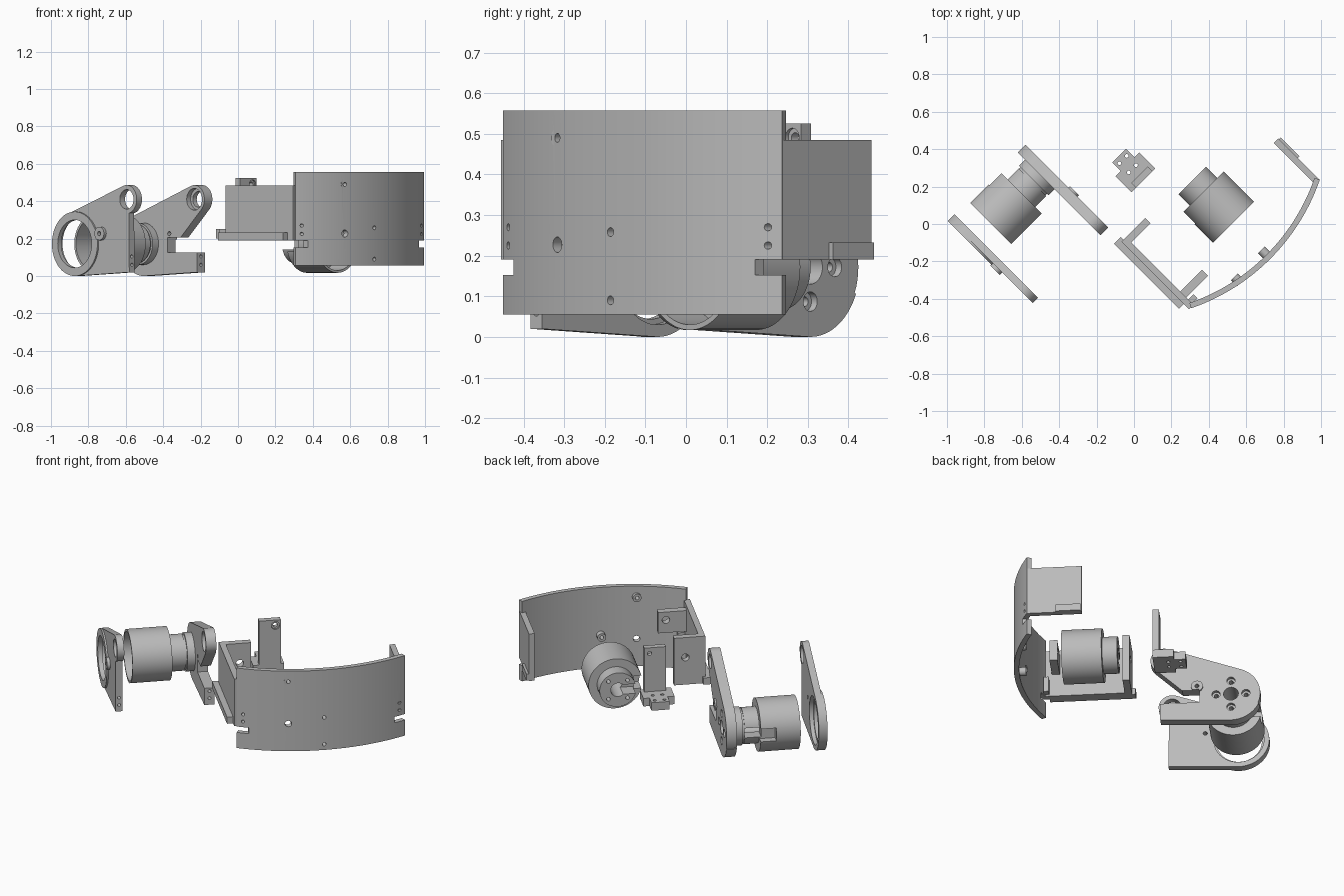
import bpy, bmesh
from math import sin, cos, pi, asin
from mathutils import Matrix, Vector
from mathutils.geometry import convex_hull_2d

cube = bpy.data.objects.get("Cube")
if cube:
    bpy.data.objects.remove(cube)

grey = bpy.data.materials.new("plain_grey")
grey.use_nodes = True
grey.diffuse_color = (0.5, 0.5, 0.5, 1)
grey.node_tree.nodes["Principled BSDF"].inputs["Base Color"].default_value = (0.5, 0.5, 0.5, 1)

# All parts are laid out on axes u, v, z, then turned an eighth of a circle
TURN = Matrix.Rotation(-pi / 4, 4, 'Z')


def circle(a, b, r, n=64):
    return [(a + r * cos(2 * pi * i / n), b + r * sin(2 * pi * i / n)) for i in range(n)]


def hull(points):
    return [points[i] for i in convex_hull_2d([Vector(p) for p in points])]


def prism(name, outline, axis, lo, hi):
    """Extrude a flat outline along u, v or z."""
    place = {'u': lambda a, b, w: (w, a, b),
             'v': lambda a, b, w: (a, w, b),
             'z': lambda a, b, w: (a, b, w)}[axis]
    bm = bmesh.new()
    low = [bm.verts.new(place(a, b, lo)) for a, b in outline]
    high = [bm.verts.new(place(a, b, hi)) for a, b in outline]
    bm.faces.new(low)
    bm.faces.new(high)
    for i in range(len(low)):
        j = (i + 1) % len(low)
        bm.faces.new((low[i], low[j], high[j], high[i]))
    bmesh.ops.recalc_face_normals(bm, faces=bm.faces)
    mesh = bpy.data.meshes.new(name)
    bm.to_mesh(mesh)
    bm.free()
    mesh.materials.append(grey)
    obj = bpy.data.objects.new(name, mesh)
    bpy.context.collection.objects.link(obj)
    return obj


def rod(axis, a, b, r, lo, hi, n=64):
    return prism("rod", circle(a, b, r, n), axis, lo, hi)


def box(u0, u1, v0, v1, z0, z1, name="block"):
    return prism(name, [(u0, v0), (u1, v0), (u1, v1), (u0, v1)], 'z', z0, z1)


def combine(obj, others, operation):
    for other in others:
        mod = obj.modifiers.new("shape", 'BOOLEAN')
        mod.operation, mod.object, mod.solver = operation, other, 'EXACT'
    bpy.context.view_layer.update()
    graph = bpy.context.evaluated_depsgraph_get()
    mesh = bpy.data.meshes.new_from_object(obj.evaluated_get(graph))
    obj.modifiers.clear()
    obj.data = mesh
    for other in others:
        bpy.data.objects.remove(other)


def part(name, base, add=(), cut=(), move=Matrix()):
    if add:
        combine(base, add, 'UNION')
    if cut:
        combine(base, cut, 'DIFFERENCE')
    base.name = base.data.name = name
    base.data.transform(TURN @ move)
    bpy.ops.object.select_all(action='DESELECT')
    base.select_set(True)
    bpy.context.view_layer.objects.active = base
    bpy.ops.object.shade_smooth_by_angle(angle=0.5)


# Shared centres of the pivot plates
CU, CZ = -0.543, 0.172
AU, AZ = -0.16, 0.41
BOSS = (-0.35, 0.227)
END = -0.14


def end_screws(v):
    return [rod('u', v, z, 0.009, END - 0.08, END + 0.02, 16) for z in (0.06, 0.105)]


# Ring plate
big, small = circle(CU, CZ, 0.172), circle(AU, AZ, 0.076)
body = hull(big + [p for p in small if p[0] < END] + [(END, 0.02)])
part("ring_plate", prism("plate", body, 'v', -0.682, -0.642),
     [rod('v', AU, AZ, 0.076, -0.682, -0.642),
      rod('v', CU, CZ, 0.172, -0.692, -0.65),
      rod('v', *BOSS, 0.036, -0.7, -0.65, 32)],
     [rod('v', CU, CZ, 0.128, -0.8, -0.6),
      rod('v', CU, CZ, 0.142, -0.665, -0.6),
      rod('v', AU, AZ, 0.052, -0.8, -0.6),
      rod('v', *BOSS, 0.012, -0.8, -0.6, 16)] + end_screws(-0.662))

# Motor plate: round mount, arm, and foot bar with a notch between
foot = hull([p for p in big if p[1] < 0.12] + [(END, 0.02), (END, 0.125), (CU, 0.125)])
screws = [rod('v', CU + 0.085 * cos(k * pi / 2), CZ + 0.085 * sin(k * pi / 2), r, lo, 0, 24)
          for k in range(4) for r, lo in ((0.012, -0.23), (0.024, -0.13))]
part("motor_plate", prism("plate", hull(circle(CU, CZ, 0.167) + small), 'v', -0.17, -0.11),
     [prism("foot", foot, 'v', -0.17, -0.11),
      rod('v', *BOSS, 0.034, -0.15, -0.1, 32)],
     [box(-0.363, 0, -0.3, 0, 0.125, 0.205),
      rod('v', AU, AZ, 0.042, -0.3, 0),
      rod('v', AU, AZ, 0.058, -0.3, -0.14),
      rod('v', CU, CZ, 0.042, -0.3, 0),
      rod('v', *BOSS, 0.012, -0.3, 0, 16)] + screws + end_screws(-0.14))
part("mount_spacer", rod('v', CU, CZ, 0.112, -0.215, -0.168),
     cut=[rod('v', CU, CZ, 0.042, -0.3, 0)])


# Motors: hollow can with a stepped neck and a cable slot
def motor(name, move):
    holes = [rod('v', 0.078 * cos(a), 0.078 * sin(a), 0.011, 0.27, 0.4, 16)
             for a in (pi / 4, 3 * pi / 4, -pi / 4, -3 * pi / 4)]
    part(name, rod('v', 0, 0, 0.155, 0, 0.23),
         [rod('v', 0, 0, 0.106, 0.2, 0.315)],
         [rod('v', 0, 0, 0.142, -0.1, 0.13),
          rod('v', 0, 0, 0.042, 0.1, 0.4),
          box(-0.2, -0.105, 0.14, 0.235, -0.04, 0.04),
          box(-0.2, 0, 0.22, 0.4, -0.03, 0.03)] + holes, move)


motor("left_motor", Matrix.Translation((CU, -0.54, CZ)))
motor("right_motor", Matrix.Translation((0.37, 0.383, CZ)) @ Matrix.Rotation(pi / 2, 4, 'Z'))
part("motor_neck_collar", rod('v', CU, CZ, 0.1, -0.226, -0.21),
     cut=[rod('v', CU, CZ, 0.042, -0.3, 0)])

# Curved shield with inner bosses, end notches and screw holes
MID, R = 0.384, 1.11
half = asin(0.486 / R)
steps = [half * (i / 24 - 1) for i in range(49)]


def arc(r):
    return [(0.647 - R + r * cos(t), MID + r * sin(t)) for t in steps]


spots = [(MID, 0.258), (MID, 0.09), (0.18, 0.49)]
cuts = [rod('u', v, z, 0.011, 0.3, 0.8, 16) for v, z in spots]
cuts.append(rod('u', 0.18, 0.227, 0.019, 0.3, 0.8, 32))
for side in (-1, 1):
    cuts += [rod('u', MID + side * 0.452, z, 0.009, 0.3, 0.8, 16) for z in (0.225, 0.27)]
    edge = sorted((MID + side * 0.42, MID + side * 0.6))
    cuts.append(box(0.3, 0.8, *edge, 0.153, 0.19))
part("curved_shield", prism("shield", arc(R) + arc(R - 0.03)[::-1], 'z', 0.055, 0.557),
     [rod('u', v, z, 0.025, 0.58, 0.625, 32) for v, z in spots], cuts)

# Front side bracket: long wall, outer ledge and two cross flanges
part("front_side_bracket", box(0.02, 0.53, -0.115, -0.08, 0.19, 0.485),
     [box(0.0, 0.49, -0.15, -0.1, 0.19, 0.232),
      box(0.02, 0.06, -0.115, 0.065, 0.19, 0.485),
      box(0.43, 0.475, -0.115, 0.085, 0.33, 0.46),
      box(0.49, 0.52, -0.1, -0.04, 0.2, 0.295)],
     [rod('u', 0.0, 0.36, 0.022, -0.1, 0.2, 24),
      rod('u', 0.04, 0.41, 0.022, 0.35, 0.6, 24)])

# Back side bracket: short wall with outer ledge
part("back_side_bracket", box(0.222, 0.535, 0.835, 0.868, 0.19, 0.485),
     [box(0.228, 0.37, 0.85, 0.882, 0.19, 0.232)])

# Small sensor bracket: upright post on a tee-shaped foot
part("post_bracket", box(-0.165, -0.13, 0.145, 0.27, 0.2, 0.525),
     [box(-0.25, -0.13, 0.11, 0.29, 0.2, 0.25),
      box(-0.315, -0.24, 0.15, 0.255, 0.2, 0.25)],
     [rod('z', u, v, 0.01, 0.1, 0.4, 16)
      for u in (-0.285, -0.215) for v in (0.175, 0.23)]
     + [rod('u', 0.24, 0.49, 0.013, -0.3, 0, 16),
        rod('u', 0.24, 0.49, 0.024, -0.14, 0, 24)])
